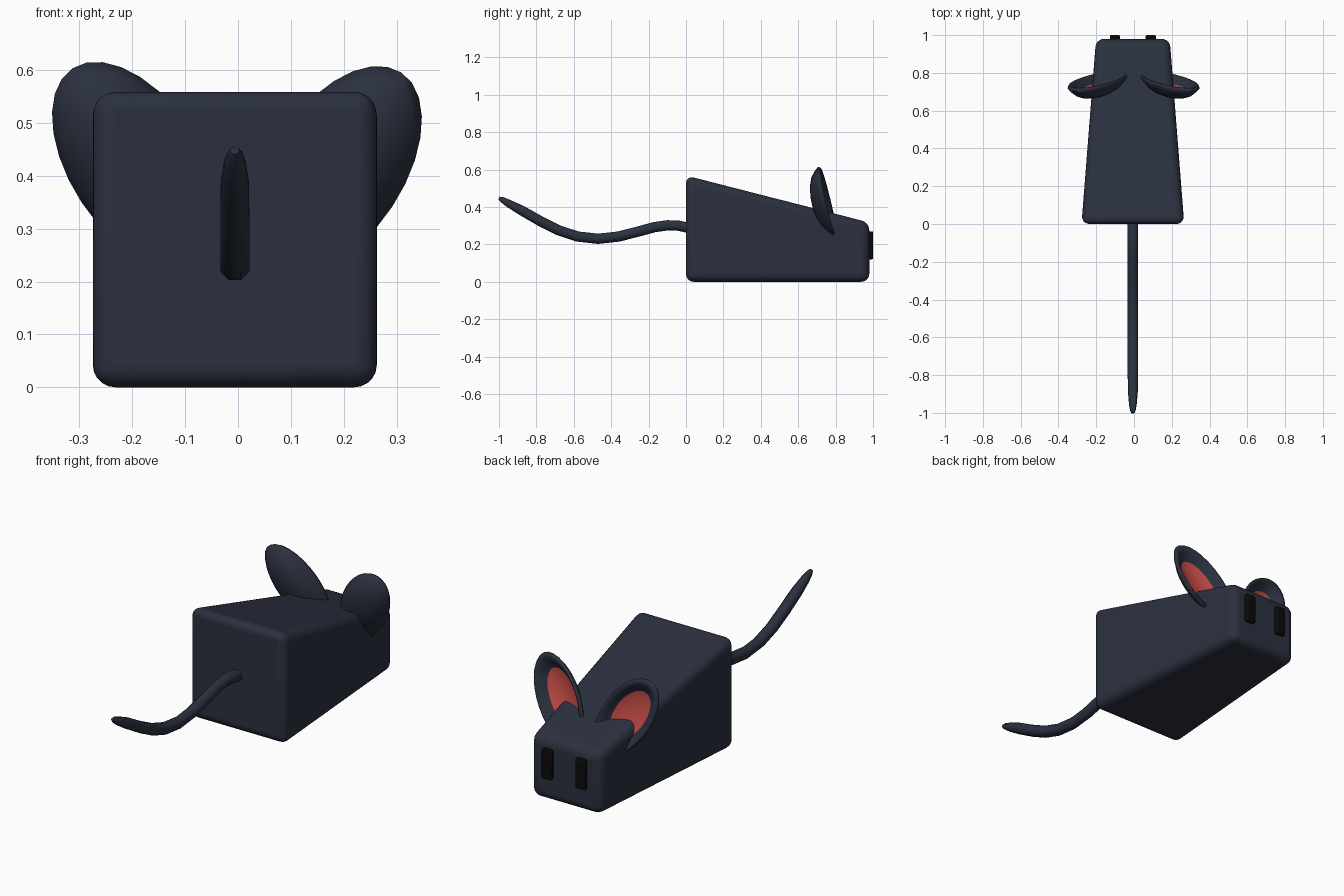
import bpy, bmesh, math

if "Cube" in bpy.data.objects:
    bpy.data.objects.remove(bpy.data.objects["Cube"])

CX = -0.006


def material(name, rgb):
    m = bpy.data.materials.new(name)
    m.diffuse_color = (*rgb, 1)
    m.use_nodes = True
    m.node_tree.nodes["Principled BSDF"].inputs["Base Color"].default_value = m.diffuse_color
    return m


NAVY = material("navy", (0.024, 0.03, 0.05))
RED = material("red", (0.55, 0.07, 0.06))
BLACK = material("black", (0.003, 0.003, 0.003))


def finish(name, bm, mat, angle=180):
    bmesh.ops.recalc_face_normals(bm, faces=bm.faces[:])
    me = bpy.data.meshes.new(name)
    bm.to_mesh(me)
    bm.free()
    me.materials.append(mat)
    ob = bpy.data.objects.new(name, me)
    bpy.context.collection.objects.link(ob)
    bpy.ops.object.select_all(action='DESELECT')
    ob.select_set(True)
    bpy.context.view_layer.objects.active = ob
    bpy.ops.object.shade_smooth_by_angle(angle=math.radians(angle))
    return ob


def bridge(bm, a, b):
    n = len(a)
    for i in range(n):
        j = (i + 1) % n
        bm.faces.new((a[i], a[j], b[j], b[i]))


def bevel(ob, width, segments):
    mod = ob.modifiers.new("bevel", 'BEVEL')
    mod.width = width
    mod.segments = segments


def wedge(name, mat, x, back, front):
    # box between two rectangles: (y, half width, bottom, top)
    bm = bmesh.new()
    rings = []
    for y, w, z0, z1 in (back, front):
        rings.append([bm.verts.new(p) for p in
                      ((x - w, y, z0), (x + w, y, z0), (x + w, y, z1), (x - w, y, z1))])
    bridge(bm, *rings)
    for r in rings:
        bm.faces.new(r)
    return finish(name, bm, mat, 40)


# Tapered body
body = wedge("body", NAVY, CX, (0, 0.272, 0, 0.568), (0.98, 0.195, 0, 0.317))
bevel(body, 0.042, 5)

# Black upright eyes on the small end
for side, label in ((-1, "left"), (1, "right")):
    eye = wedge("eye_" + label, BLACK, CX + side * 0.095,
                (0.95, 0.027, 0.12, 0.27), (1.0, 0.027, 0.12, 0.27))
    bevel(eye, 0.006, 2)

# Tail: octagonal tube swept along a wavy path (y, z, radius)
knots = [(0.03, 0.285, .028), (-0.04, 0.30, .028), (-0.1, 0.302, .028), (-0.17, 0.292, .028),
         (-0.25, 0.27, .028), (-0.36, 0.242, .028), (-0.47, 0.23, .028), (-0.58, 0.242, .028),
         (-0.68, 0.275, .028), (-0.78, 0.325, .028), (-0.88, 0.382, .027), (-0.95, 0.42, .021),
         (-0.985, 0.44, .015), (-1.0, 0.448, .008)]
bm = bmesh.new()
rings = []
for i, (y, z, r) in enumerate(knots):
    p, q = knots[max(i - 1, 0)], knots[min(i + 1, len(knots) - 1)]
    dy, dz = q[0] - p[0], q[1] - p[1]
    d = math.hypot(dy, dz)
    ring = []
    for k in range(8):
        t = (k + 0.5) * math.pi / 4
        c, s = r * 1.06 * math.cos(t), r * 1.06 * math.sin(t)
        ring.append(bm.verts.new((CX + c, y + s * dz / d, z - s * dy / d)))
    rings.append(ring)
for a, b in zip(rings, rings[1:]):
    bridge(bm, a, b)
bm.faces.new(rings[0])
bm.faces.new(rings[-1])
finish("tail", bm, NAVY, 60)

# Cupped ears: a lathed profile (radius, depth) on a leaning, tilted ellipse
SHELL = [(0.0, -.08), (.25, -.078), (.5, -.068), (.72, -.05), (.9, -.022), (1.0, -.002),
         (.97, .01), (.9, .009), (.8, -.004), (.7, -.02), (.62, -.032), (.35, -.052), (0.0, -.058)]
LINING = [(.62, -.031), (.5, -.038), (.35, -.044), (.18, -.048), (0.0, -.05)]
LEAN = math.radians(56.7)


def ear_part(name, mat, profile, side, lift):
    bm = bmesh.new()

    def point(r, depth, t):
        u, v = 0.221 * r * math.cos(t), 0.125 * r * math.sin(t)
        dx = u * math.cos(LEAN) - v * math.sin(LEAN)
        dz = u * math.sin(LEAN) + v * math.cos(LEAN)
        y = 0.755 - 0.09 * dx - 0.2 * dz + depth
        return bm.verts.new((side * (0.19 + dx) - 0.002, y, 0.411 + dz + lift))

    prev = None
    for r, depth in profile:
        if r == 0:
            ring = [point(0, depth, 0)]
        else:
            ring = [point(r, depth, 2 * math.pi * k / 28) for k in range(28)]
        if prev:
            if len(prev) == len(ring):
                bridge(bm, prev, ring)
            else:
                tip, loop = (prev[0], ring) if len(prev) == 1 else (ring[0], prev)
                for k in range(28):
                    bm.faces.new((tip, loop[k], loop[(k + 1) % 28]))
        prev = ring
    ob = finish(name, bm, mat, 80)
    if mat is RED and ob.data.polygons[0].normal.y < 0:
        ob.data.flip_normals()


for side, label, lift in ((-1, "left", 0.008), (1, "right", 0.0)):
    ear_part("ear_" + label, NAVY, SHELL, side, lift)
    ear_part("ear_lining_" + label, RED, LINING, side, lift)
